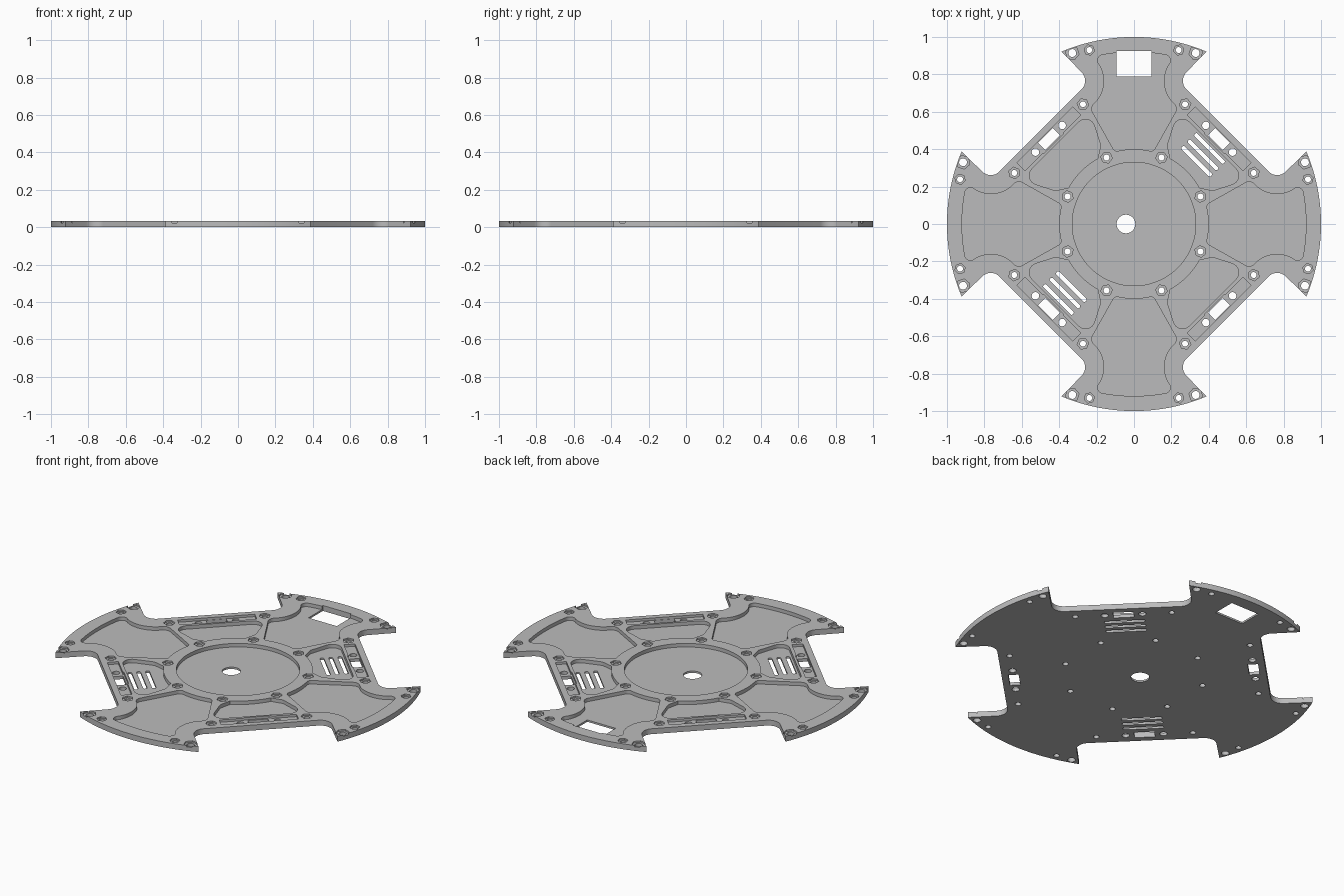
import bpy, bmesh, math
from mathutils import Vector, Matrix

if "Cube" in bpy.data.objects:
    bpy.data.objects.remove(bpy.data.objects["Cube"])

TOP, FLOOR, EDGE_FLOOR, NUT_FLOOR = 0.032, 0.011, 0.018, 0.023

grey = bpy.data.materials.new("light grey")
grey.diffuse_color = (0.5, 0.5, 0.505, 1)
grey.use_nodes = True
grey.node_tree.nodes["Principled BSDF"].inputs["Base Color"].default_value = grey.diffuse_color


def arc(cx, cy, r, a0, a1, n):
    """Points on an arc, angles in degrees."""
    return [(cx + r * math.cos(math.radians(a0 + (a1 - a0) * i / n)),
             cy + r * math.sin(math.radians(a0 + (a1 - a0) * i / n))) for i in range(n + 1)]


def rounded(points, n=8):
    """Closed outline where a point (x, y, r) becomes a fillet of radius r."""
    out = []
    for i, p in enumerate(points):
        v = Vector(p[:2])
        if len(p) < 3:
            out.append((v.x, v.y))
            continue
        a = (Vector(points[i - 1][:2]) - v).normalized()
        b = (Vector(points[(i + 1) % len(points)][:2]) - v).normalized()
        half = math.acos(max(-1, min(1, a.dot(b)))) / 2
        c = v + (a + b).normalized() * (p[2] / math.sin(half))
        t = p[2] / math.tan(half)
        s, e = v + a * t - c, v + b * t - c
        start = math.degrees(math.atan2(s.y, s.x))
        sweep = math.degrees(math.atan2(s.x * e.y - s.y * e.x, s.dot(e)))
        out += arc(c.x, c.y, p[2], start, start + sweep, n)
    return out


def turn(points, deg):
    """Rotate points about the centre, keeping any fillet radius."""
    c, s = math.cos(math.radians(deg)), math.sin(math.radians(deg))
    return [(p[0] * c - p[1] * s, p[0] * s + p[1] * c) + tuple(p[2:]) for p in points]


def mirrored(half):
    """Half outline on +x, completed with its mirror image on -x."""
    return half + [(-p[0],) + tuple(p[1:]) for p in reversed(half)]


def bar(cx, cy, length, width):
    """Rectangle centred at (cx, cy)."""
    return [(cx + sx * length / 2, cy + sy * width / 2)
            for sx, sy in ((-1, -1), (1, -1), (1, 1), (-1, 1))]


def prisms(name, items):
    """One object from (outline, bottom, top) items."""
    bm = bmesh.new()
    for pts, z0, z1 in items:
        if sum(p[0] * q[1] - q[0] * p[1] for p, q in zip(pts, pts[1:] + pts[:1])) < 0:
            pts = pts[::-1]
        low = [bm.verts.new((p[0], p[1], z0)) for p in pts]
        high = [bm.verts.new((p[0], p[1], z1)) for p in pts]
        bm.faces.new(low[::-1])
        bm.faces.new(high)
        for i in range(len(pts)):
            bm.faces.new((low[i - 1], low[i], high[i], high[i - 1]))
    me = bpy.data.meshes.new(name)
    bm.to_mesh(me)
    bm.free()
    me.materials.append(grey)
    ob = bpy.data.objects.new(name, me)
    bpy.context.collection.objects.link(ob)
    return ob


def eightfold(x, y):
    """Positions repeated on all four arms and both sides of each."""
    return [p for q in range(4) for p in turn([(x, y), (-x, y)], 90 * q)]


def volume(me):
    bm = bmesh.new()
    bm.from_mesh(me)
    v = bm.calc_volume(signed=True)
    bm.free()
    return v


def cut_away(ob, cutter):
    """Subtract the cutter, keeping the first solver result that is sound."""
    before = volume(ob.data)
    for solver in ("EXACT", "MANIFOLD", "FLOAT"):
        mod = ob.modifiers.new("cut", "BOOLEAN")
        mod.operation, mod.solver, mod.object = "DIFFERENCE", solver, cutter
        bpy.context.view_layer.update()
        dg = bpy.context.evaluated_depsgraph_get()
        me = bpy.data.meshes.new_from_object(ob.evaluated_get(dg))
        ob.modifiers.clear()
        if 0.3 * before < volume(me) < 0.99999 * before:
            ob.data = me
            break
    bpy.data.objects.remove(cutter)


# Plate outline: four rim arcs joined by filleted notches and diagonal edges
tip = math.degrees(math.atan2(0.922, 0.388))
side = arc(0, 0, 1, tip, 180 - tip, 24) + [(-0.235, 0.765, 0.065), (-0.765, 0.235, 0.065)]
outline = [p for q in range(4) for p in turn(side, 90 * q)]
plate = prisms("base_plate", [(rounded(outline), 0, TOP)])

# Arm pockets, waisted around the notches
arm_half = (arc(0, 0, 0.40, 89, 80, 3) + [(0.103, 0.387, 0.025), (0.235, 0.622, 0.04)]
            + arc(0.327, 0.765, 0.167, 217, 150, 12)
            + [(0.222, 0.893, 0.03)] + arc(0, 0, 0.92, 80, 89, 5))
arm = rounded(mirrored(arm_half))

# Diagonal pockets between the arms
web = rounded([(0.178, 0.42, 0.03), (0.237, 0.603, 0.05), (0.603, 0.237, 0.05),
               (0.42, 0.178, 0.03)] + arc(0, 0, 0.40, 29, 61, 12))

pockets = [(arc(0, 0, 0.33, 0, 355, 71), FLOOR, 0.1)]
for q in range(4):
    pockets += [(turn(arm, 90 * q), FLOOR, 0.1), (turn(web, 90 * q), FLOOR, 0.1)]

# Shallow connector recesses along the diagonal edges, wider in the middle
recess = mirrored([(0.21, 0.673), (0.21, 0.613), (0.075, 0.613), (0.075, 0.607)])
recesses = [(turn(recess, 45 + 90 * q), EDGE_FLOOR, 0.1) for q in range(4)]

# Hexagonal nut seats: (x, y, seat radius, bolt radius)
bolts = [(0.33, 0.914, 0.037, 0.021), (0.239, 0.93, 0.028, 0.016),
         (0.273, 0.64, 0.031, 0.016), (0.147, 0.355, 0.031, 0.016)]
nuts, holes = [], []
for x, y, seat, hole in bolts:
    for px, py in eightfold(x, y):
        a = math.degrees(math.atan2(py, px))
        nuts.append((arc(px, py, seat, a, a + 300, 5), NUT_FLOOR, 0.1))
        holes.append((arc(px, py, hole, 0, 345, 23), -0.1, 0.1))

# Plain holes and windows in the connector recesses
for px, py in eightfold(0.384, 0.527):
    holes.append((arc(px, py, 0.02, 0, 345, 23), -0.1, 0.1))
for q in range(4):
    holes.append((turn(bar(0, 0.643, 0.11, 0.056), 45 + 90 * q), -0.1, 0.1))

# Vent slots in two opposite diagonal pockets
for d in (0.474, 0.522, 0.571):
    slot = rounded([(x, y, 0.009) for x, y in bar(0, d, 0.22, 0.022)], 4)
    for a in (-45, 135):
        holes.append((turn(slot, a), -0.1, 0.1))

# Cable window and off-centre shaft hole
holes.append((bar(0, 0.857, 0.185, 0.135), -0.1, 0.1))
holes.append((arc(-0.043, 0, 0.05, 0, 350, 35), -0.1, 0.1))

# Cut everything out of the plate
for name, items in (("pocket_cutter", pockets), ("recess_cutter", recesses),
                    ("nut_cutter", nuts), ("hole_cutter", holes)):
    cut_away(plate, prisms(name, items))

# Smooth curved walls, sharp edges elsewhere
plate.data.shade_smooth()
plate.data.set_sharp_from_angle(angle=math.radians(30))
